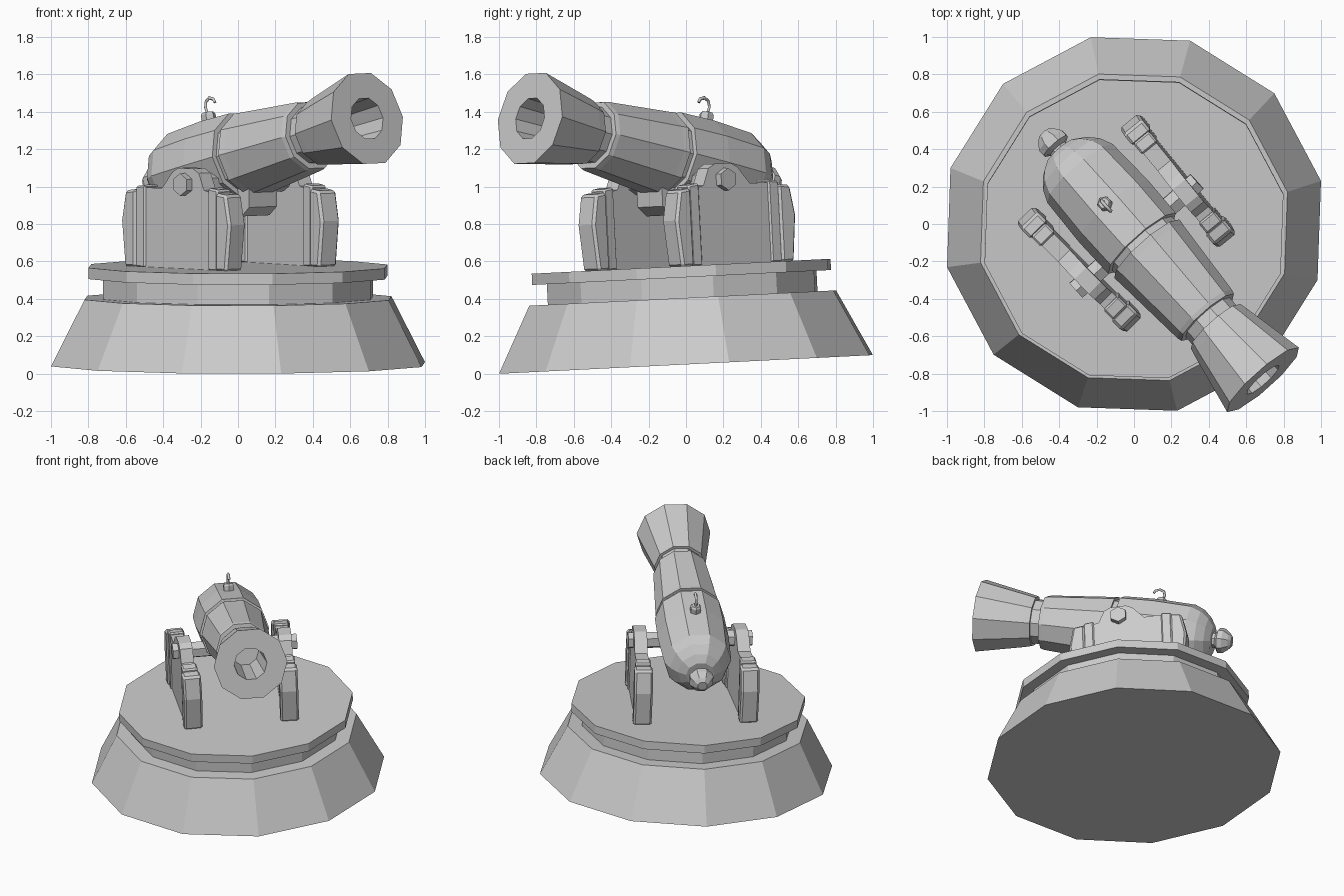
import bpy, bmesh, math
from math import sin, cos, pi, radians
from mathutils import Matrix, Vector

if "Cube" in bpy.data.objects:
    bpy.data.objects.remove(bpy.data.objects["Cube"])

T, R = Matrix.Translation, Matrix.Rotation
BASE = T((0, 0, 0.05)) @ R(radians(2.86), 4, 'X')        # slightly tilted base
CARR = BASE @ R(radians(-48), 4, 'Z')                     # carriage: x is forward
GUN = CARR @ T((0.03, 0, 1.112)) @ R(radians(-13.6), 4, 'Y')


def finish(name, bm, mat, bevel=0):
    bm.transform(mat)
    bmesh.ops.recalc_face_normals(bm, faces=bm.faces)
    me = bpy.data.meshes.new(name)
    bm.to_mesh(me)
    bm.free()
    ob = bpy.data.objects.new(name, me)
    bpy.context.collection.objects.link(ob)
    if bevel:
        m = ob.modifiers.new("bevel", 'BEVEL')
        m.width, m.segments, m.limit_method = bevel, 1, 'ANGLE'
    return ob


def lathe(name, profile, n, mat, phase=0):
    """Revolve (height, radius) pairs around local z, capped at both ends."""
    bm = bmesh.new()
    rings = []
    for h, r in profile:
        rings.append([bm.verts.new((r * cos(phase + 2 * pi * i / n),
                                    r * sin(phase + 2 * pi * i / n), h)) for i in range(n)])
    for a, b in zip(rings, rings[1:]):
        for i in range(n):
            j = (i + 1) % n
            bm.faces.new((a[i], a[j], b[j], b[i]))
    bm.faces.new(rings[0])
    bm.faces.new(rings[-1])
    return finish(name, bm, mat)


def plate(name, pts, half, mat, bevel=0):
    """Side profile of (x, z) points, extruded to +-half in y."""
    bm = bmesh.new()
    a = [bm.verts.new((x, -half, z)) for x, z in pts]
    b = [bm.verts.new((x, half, z)) for x, z in pts]
    bm.faces.new(a)
    bm.faces.new(b)
    n = len(pts)
    for i in range(n):
        j = (i + 1) % n
        bm.faces.new((a[i], a[j], b[j], b[i]))
    return finish(name, bm, mat, bevel)


# Round stepped pedestal
ph = radians(13)
lathe("pedestal", [(0, 1.026), (0.355, 0.842)], 12, BASE, ph)
lathe("pedestal_neck", [(0.35, 0.74), (0.47, 0.74)], 12, BASE, ph)
lathe("turntable", [(0.465, 0.82), (0.525, 0.82)], 12, BASE, ph)

# Carriage cheeks, slightly toed in, mirrored left and right
cheek = [(-0.40, 0.52), (-0.40, 0.90), (-0.32, 0.95), (-0.16, 0.95), (-0.08, 1.04),
         (-0.035, 1.063), (0.075, 1.063), (0.12, 1.04), (0.16, 0.95),
         (0.26, 0.93), (0.31, 0.90), (0.31, 0.52)]
for side, s in (("left", 1), ("right", -1)):
    m = CARR @ Matrix.Diagonal((1, s, 1, 1)) @ T((0, 0.353, 0)) @ R(radians(-2.7), 4, 'Z')
    plate(side + "_cheek", cheek, 0.045, m)
    for end, d, x0 in (("front", 1, 0.36), ("back", -1, -0.445)):
        post = [(x0 - d * 0.10, 0.52), (x0 - d * 0.015, 0.52), (x0 + d * 0.012, 0.77),
                (x0 - d * 0.02, 0.93), (x0 - d * 0.10, 0.94)]
        plate(f"{side}_{end}_post", post, 0.064, m, 0.014)
        strap = [(x0 - d * 0.165, 0.52), (x0 - d * 0.09, 0.52),
                 (x0 - d * 0.09, 0.955), (x0 - d * 0.165, 0.965)]
        plate(f"{side}_{end}_strap", strap, 0.054, m, 0.01)

# Trunnion pin and the saddle block under the barrel
lathe("trunnion", [(-0.435, 0.06), (0.435, 0.06)], 6,
      CARR @ T((0.02, 0, 0.977)) @ R(radians(90), 4, 'X'), pi / 2)
plate("saddle_block", [(-0.12, 0.82), (0.14, 0.80), (0.2, 0.85), (0.2, 1.0), (-0.12, 1.0)], 0.1, CARR)

# Barrel with hollow flared muzzle
barrel = [(-0.635, 0.10), (-0.60, 0.155), (-0.545, 0.205), (-0.475, 0.235), (-0.20, 0.248),
          (0.035, 0.243), (0.035, 0.215), (0.075, 0.215), (0.075, 0.235), (0.115, 0.23),
          (0.55, 0.195), (0.575, 0.188), (0.575, 0.158), (0.64, 0.158), (0.64, 0.178),
          (0.69, 0.19), (1.03, 0.258), (1.03, 0.115), (0.65, 0.10)]
axis = R(radians(90), 4, 'Y')
lathe("barrel", barrel, 10, GUN @ axis, pi / 10)
lathe("breech_knob", [(-0.77, 0.035), (-0.75, 0.06), (-0.71, 0.088), (-0.675, 0.088),
                      (-0.655, 0.055), (-0.62, 0.055)], 8, GUN @ axis, pi / 8)

# Vent on top of the breech
lathe("vent", [(0.20, 0.04), (0.272, 0.04), (0.285, 0.03)], 6, GUN @ T((-0.21, 0, 0)))

# Curled fuse
cu = bpy.data.curves.new("fuse", 'CURVE')
cu.dimensions = '3D'
cu.bevel_depth, cu.bevel_resolution, cu.use_fill_caps = 0.01, 0, True
path = [(-0.21, 0.26), (-0.222, 0.315), (-0.21, 0.345), (-0.18, 0.358), (-0.15, 0.345), (-0.142, 0.325)]
sp = cu.splines.new('POLY')
sp.points.add(len(path) - 1)
for p, (x, z) in zip(sp.points, path):
    p.co = (*(GUN @ Vector((x, 0, z))), 1)
fuse = bpy.data.objects.new("fuse", cu)
bpy.context.collection.objects.link(fuse)
